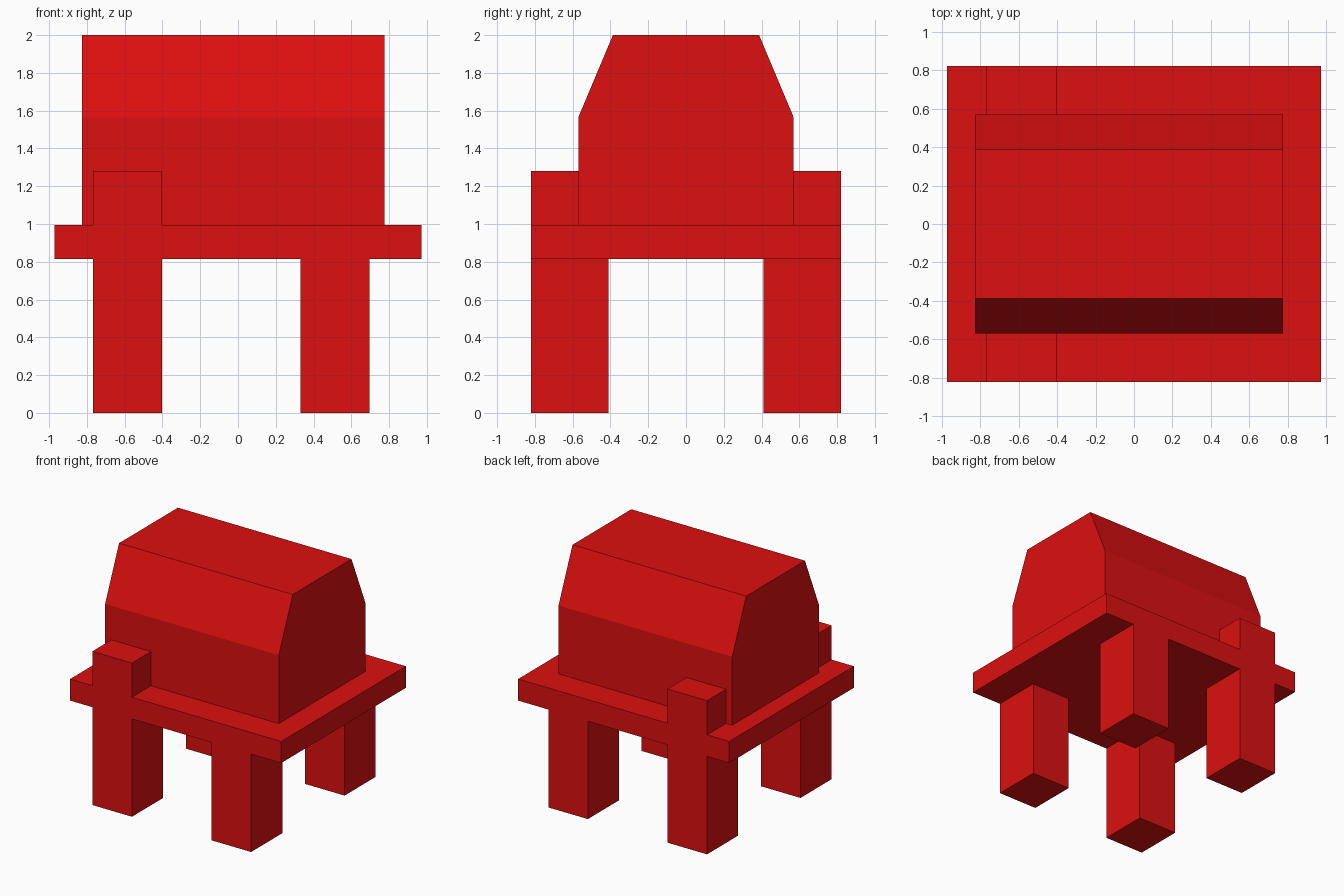
import bpy

cube = bpy.data.objects.get("Cube")
if cube:
    bpy.data.objects.remove(cube, do_unlink=True)

# Single flat red
RED = (0.72, 0.005, 0.005, 1.0)
red = bpy.data.materials.new("red")
red.use_nodes = True
red.diffuse_color = RED
red.node_tree.nodes["Principled BSDF"].inputs["Base Color"].default_value = RED


def extrude_profile(name, profile, x0, x1):
    """Solid with a (y, z) outline swept along x."""
    n = len(profile)
    verts = [(x, y, z) for x in (x0, x1) for y, z in profile]
    faces = [tuple(reversed(range(n))), tuple(range(n, 2 * n))]
    faces += [(i, (i + 1) % n, n + (i + 1) % n, n + i) for i in range(n)]
    mesh = bpy.data.meshes.new(name)
    mesh.from_pydata(verts, [], faces)
    mesh.materials.append(red)
    obj = bpy.data.objects.new(name, mesh)
    bpy.context.collection.objects.link(obj)
    return obj


def box(name, x, y, z):
    (y0, y1), (z0, z1) = sorted(y), z
    return extrude_profile(name, [(y0, z0), (y1, z0), (y1, z1), (y0, z1)], *x)


SLAB_BOTTOM, SLAB_TOP = 0.815, 0.995
DEPTH = 0.82

# Flat platform
box("platform", (-0.972, 0.972), (-DEPTH, DEPTH), (SLAB_BOTTOM, SLAB_TOP))

# Body with chamfered top edges
half = [(0.57, SLAB_TOP), (0.57, 1.565), (0.387, 2.0)]
body = half + [(-y, z) for y, z in reversed(half)]
extrude_profile("body", body, -0.825, 0.775)

# Four legs, with the right-hand pair carried on above the platform as posts
right_x, left_x = (-0.768, -0.403), (0.33, 0.695)
for end, s in (("front", -1), ("back", 1)):
    y = (s * 0.41, s * DEPTH)
    box(end + "_right_leg", right_x, y, (0, SLAB_BOTTOM))
    box(end + "_left_leg", left_x, y, (0, SLAB_BOTTOM))
    box(end + "_right_post", right_x, y, (SLAB_TOP, 1.28))
